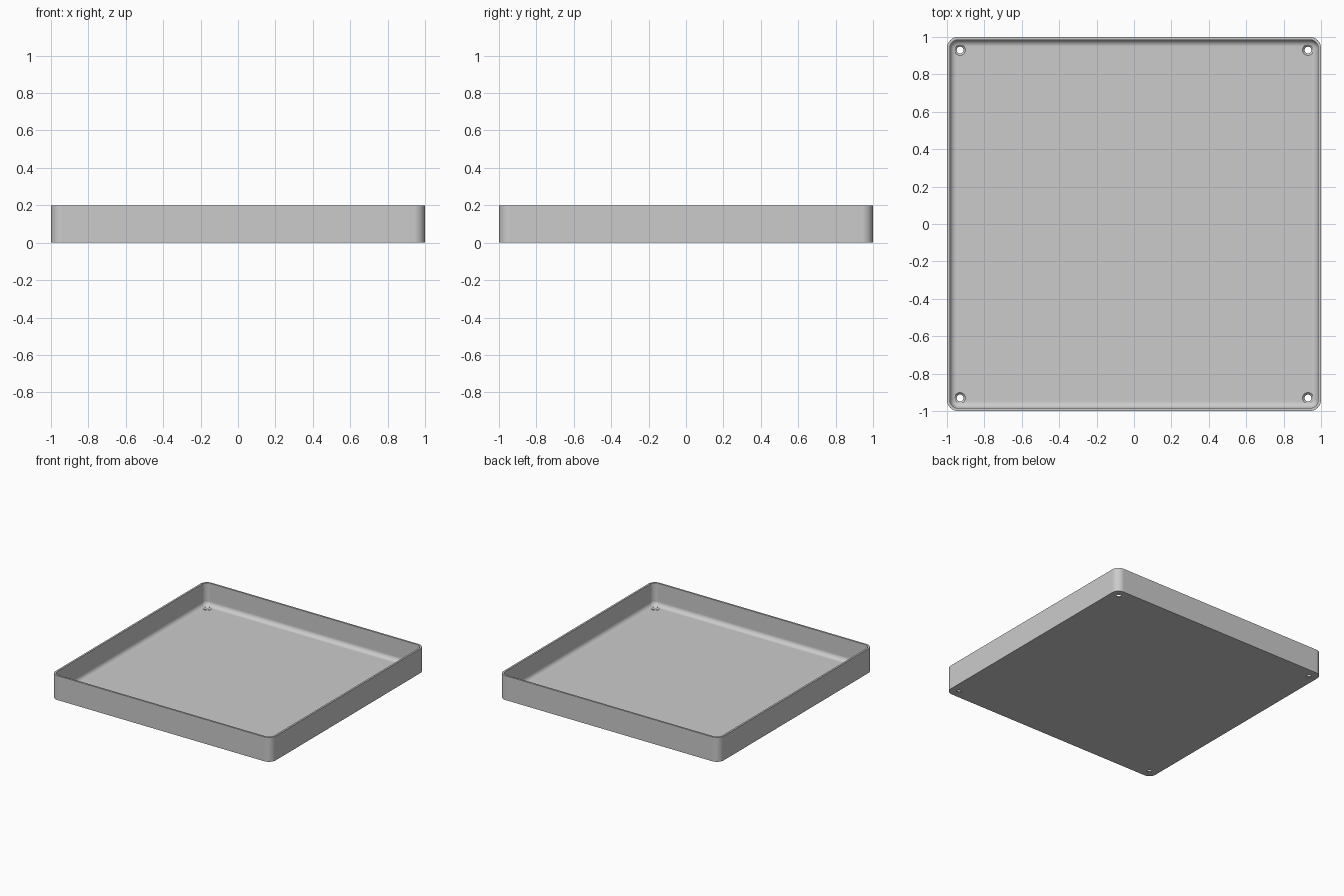
import bpy
import bmesh
from math import sin, cos, pi

cube = bpy.data.objects.get("Cube")
if cube:
    bpy.data.objects.remove(cube, do_unlink=True)

HEIGHT, WALL, FLOOR = 0.2, 0.015, 0.016
CORNER, FILLET, STEPS = 0.06, 0.036, 8
HOLE_AT, HOLE_R, SINK_R = 0.93, 0.018, 0.029

grey = bpy.data.materials.new("light grey")
grey.use_nodes = True
grey.diffuse_color = (0.6, 0.6, 0.6, 1)
grey.node_tree.nodes["Principled BSDF"].inputs["Base Color"].default_value = (0.6, 0.6, 0.6, 1)


def rounded_square(bm, inset, z):
    """Ring of vertices around a square with rounded corners."""
    r = CORNER - inset
    c = 1 - CORNER
    ring = []
    for k, (sx, sy) in enumerate(((1, 1), (-1, 1), (-1, -1), (1, -1))):
        for i in range(STEPS + 1):
            a = (k + i / STEPS) * pi / 2
            ring.append(bm.verts.new((sx * c + r * cos(a), sy * c + r * sin(a), z)))
    return ring


def loft(name, profile, make_ring):
    """Join rings along a profile and cap both ends."""
    bm = bmesh.new()
    rings = [make_ring(bm, p, z) for p, z in profile]
    for low, high in zip(rings, rings[1:]):
        n = len(low)
        for i in range(n):
            j = (i + 1) % n
            bm.faces.new((low[i], low[j], high[j], high[i]))
    bm.faces.new(rings[0][::-1])
    bm.faces.new(rings[-1])
    bmesh.ops.recalc_face_normals(bm, faces=bm.faces)
    mesh = bpy.data.meshes.new(name)
    bm.to_mesh(mesh)
    bm.free()
    mesh.materials.append(grey)
    obj = bpy.data.objects.new(name, mesh)
    bpy.context.collection.objects.link(obj)
    return obj


# Tray: outer wall, rim, inner wall, then a fillet down to the floor
profile = [(0, 0), (0, HEIGHT), (WALL, HEIGHT)]
for i in range(STEPS + 1):
    a = i / STEPS * pi / 2
    profile.append((WALL + FILLET * (1 - cos(a)), FLOOR + FILLET * (1 - sin(a))))
tray = loft("tray", profile, rounded_square)

# Countersunk screw holes in the four corners
bpy.context.view_layer.objects.active = tray
tray.select_set(True)
depth = SINK_R - HOLE_R
sink = [(HOLE_R, -0.05), (HOLE_R, FLOOR - depth), (SINK_R, FLOOR), (SINK_R, FLOOR + 0.05)]
for sx in (-1, 1):
    for sy in (-1, 1):
        def circle(bm, r, z):
            return [bm.verts.new((sx * HOLE_AT + r * cos(2 * pi * i / 32),
                                  sy * HOLE_AT + r * sin(2 * pi * i / 32), z))
                    for i in range(32)]
        cutter = loft("hole_cutter", sink, circle)
        cutter.hide_render = True
        cut = tray.modifiers.new("screw hole", "BOOLEAN")
        cut.operation = "DIFFERENCE"
        cut.solver = "EXACT"
        cut.object = cutter
        bpy.ops.object.modifier_apply(modifier=cut.name)
        bpy.data.objects.remove(cutter, do_unlink=True)

# Smooth fillets and corners while the large faces stay flat
bpy.ops.object.shade_smooth_by_angle(angle=pi / 6)
flat = tray.modifiers.new("flat faces", "WEIGHTED_NORMAL")
flat.keep_sharp = True
